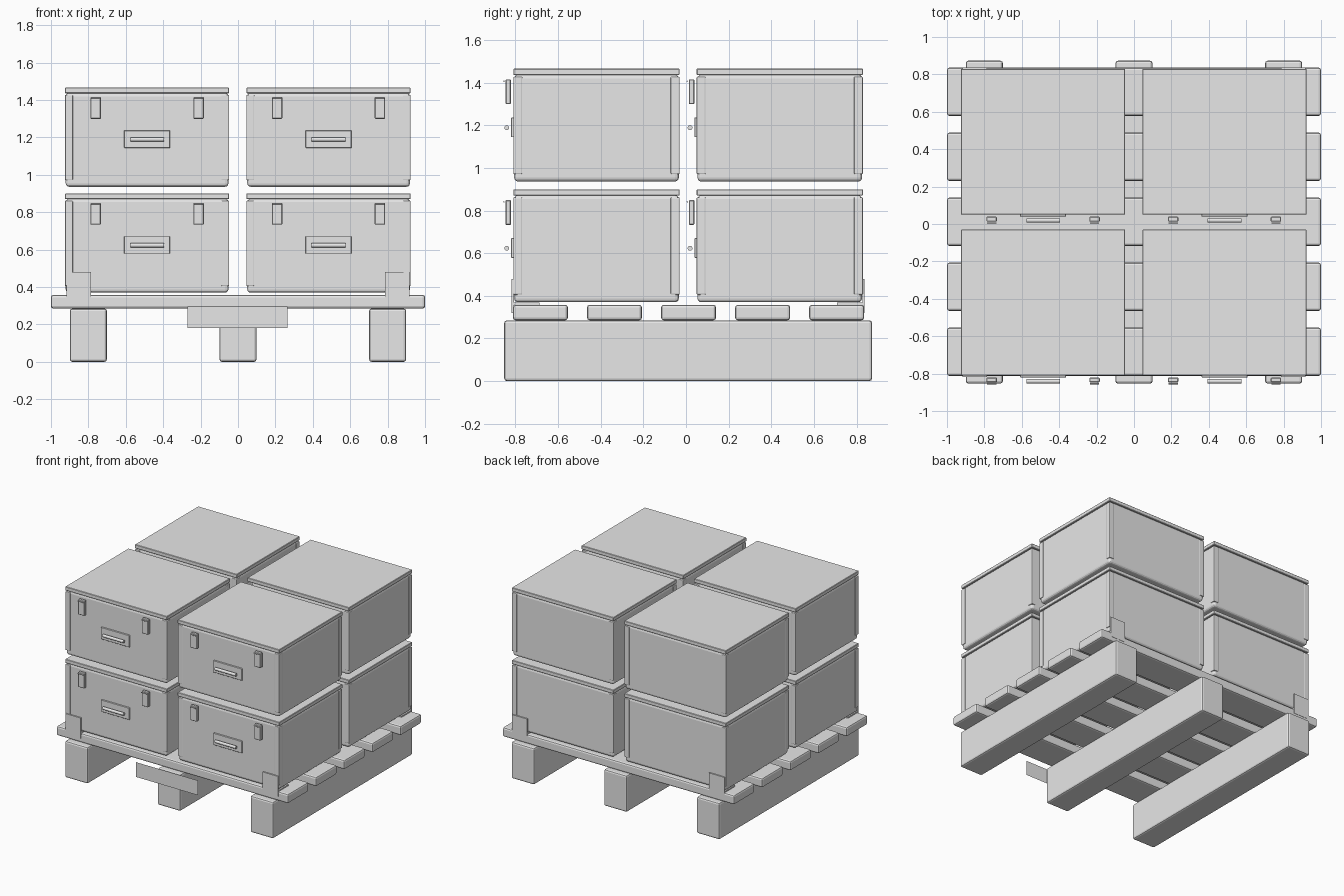
import bpy, math

if "Cube" in bpy.data.objects:
    bpy.data.objects.remove(bpy.data.objects["Cube"])

mat = bpy.data.materials.new("light_grey")
mat.diffuse_color = (0.8, 0.8, 0.8, 1)
mat.use_nodes = True
mat.node_tree.nodes["Principled BSDF"].inputs["Base Color"].default_value = mat.diffuse_color


def finish(ob, name, bevel=0, seg=2):
    ob.name = name
    ob.data.materials.append(mat)
    if bevel:
        m = ob.modifiers.new("bevel", 'BEVEL')
        m.width = bevel
        m.segments = seg
        m.limit_method = 'ANGLE'
    return ob


def box(name, x, y, z, bevel=0, seg=2):
    """Box from (min, max) ranges on each axis."""
    bpy.ops.mesh.primitive_cube_add(size=1)
    ob = bpy.context.object
    c = [(a + b) / 2 for a, b in (x, y, z)]
    d = [b - a for a, b in (x, y, z)]
    for v in ob.data.vertices:
        v.co = [c[i] + v.co[i] * d[i] for i in range(3)]
    return finish(ob, name, bevel, seg)


def sheet(name, x, y, z):
    """Single upright face looking to the front."""
    me = bpy.data.meshes.new(name)
    me.from_pydata([(x[0], y, z[0]), (x[1], y, z[0]), (x[1], y, z[1]), (x[0], y, z[1])],
                   [], [(0, 1, 2, 3)])
    ob = bpy.data.objects.new(name, me)
    bpy.context.collection.objects.link(ob)
    return finish(ob, name)


def rod(name, cx, y, z, length, r):
    bpy.ops.mesh.primitive_cylinder_add(vertices=16, radius=r, depth=length,
                                        location=(cx, y, z), rotation=(0, math.pi / 2, 0))
    bpy.ops.object.shade_smooth_by_angle()
    return finish(bpy.context.object, name)


# Pallet: three skids, five slats, front sign plate
for x in (-0.8, 0, 0.8):
    box("skid", (x - 0.099, x + 0.099), (-0.853, 0.873), (0, 0.285), 0.013)
for i in range(5):
    y = 0.012 + (i - 2) * 0.3475
    box("slat", (-1, 1), (y - 0.129, y + 0.129), (0.285, 0.358), 0.013)
sheet("sign_plate", (-0.27, 0.265), -0.873, (0.18, 0.295))

# Corner brackets on the front and back edges
for sx in (-1, 1):
    for sy in (-1, 1):
        x = sorted((sx * 0.785, sx * 0.917))
        y0 = 0.01 + sy * 0.828
        box("bracket_plate", x, sorted((y0, y0 - sy * 0.01)), (0.32, 0.48))
        box("bracket_foot", x, sorted((y0, y0 - sy * 0.13)), (0.356, 0.368))


def trunk(cx, y0, z0):
    y1, hx = y0 + 0.78, 0.439
    # body, lid and corner strips
    box("trunk_body", (cx - hx + 0.004, cx + hx - 0.004), (y0 + 0.004, y1 - 0.004),
        (z0, z0 + 0.502), 0.018, 3)
    box("trunk_lid", (cx - hx, cx + hx), (y0, y1), (z0 + 0.5, z0 + 0.53), 0.003, 1)
    for sx in (-1, 1):
        for ya, yb in ((y0, y0 + 0.042), (y1 - 0.042, y1)):
            box("corner_strip", sorted((cx + sx * hx, cx + sx * (hx - 0.042))),
                (ya, yb), (z0 + 0.035, z0 + 0.492), 0.005)
    # latches with hinge pins
    for sx in (-1, 1):
        lx = cx + sx * 0.275
        box("latch", (lx - 0.028, lx + 0.028), (y0 - 0.037, y0 - 0.011),
            (z0 + 0.363, z0 + 0.48), 0.004, 1)
        rod("latch_pin", lx, y0 - 0.044, z0 + 0.471, 0.05, 0.003)
    # label and handle
    sheet("label_plate", (cx - 0.154, cx + 0.154), y0 - 0.003, (z0 + 0.368, z0 + 0.446))
    box("handle_plate", (cx - 0.123, cx + 0.123), (y0 - 0.01, y0 + 0.002),
        (z0 + 0.208, z0 + 0.301), 0.002, 1)
    rod("handle_bar", cx, y0 - 0.031, z0 + 0.253, 0.18, 0.0115)


for cx in (-0.486, 0.484):
    for y0 in (-0.81, 0.05):
        for z0 in (0.37, 0.936):
            trunk(cx, y0, z0)
